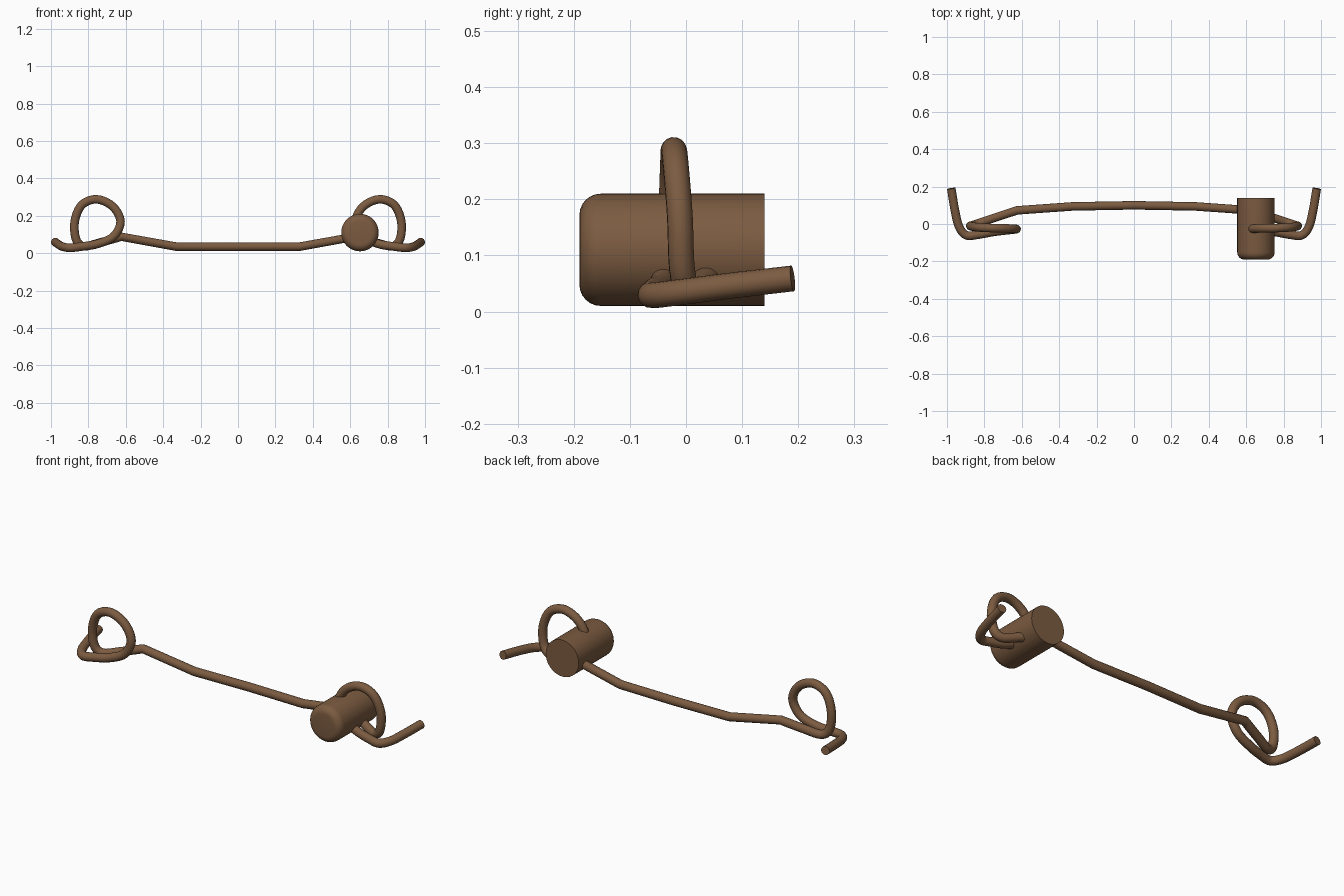
import bpy, bmesh, math
from mathutils import Vector, Matrix
from mathutils.geometry import interpolate_bezier

if "Cube" in bpy.data.objects:
    bpy.data.objects.remove(bpy.data.objects["Cube"])

mat = bpy.data.materials.new("brown")
mat.diffuse_color = (0.2, 0.105, 0.052, 1)
mat.use_nodes = True
mat.node_tree.nodes["Principled BSDF"].inputs["Base Color"].default_value = mat.diffuse_color


def smooth_path(pts, steps=5):
    """Catmull-Rom curve through the points."""
    p = [Vector(q) for q in pts]
    p = [2 * p[0] - p[1]] + p + [2 * p[-1] - p[-2]]
    out = []
    for a, b, c, d in zip(p, p[1:], p[2:], p[3:]):
        out += interpolate_bezier(b, b + (c - a) / 6, c - (d - b) / 6, c, steps + 1)[:-1]
    return out + [p[-2]]


# Right half of the rope: straight bar pieces, then a knot loop and a loose tail
bar = [Vector((0, 0.1, 0.035)), Vector((0.33, 0.094, 0.035))]
loop = smooth_path([
    (0.625, 0.073, 0.088), (0.74, 0.035, 0.056), (0.825, 0.006, 0.037), (0.866, -0.007, 0.075),
    (0.873, -0.011, 0.17), (0.835, -0.018, 0.258), (0.755, -0.022, 0.288),
    (0.67, -0.024, 0.25), (0.628, -0.027, 0.17), (0.665, -0.032, 0.09),
    (0.75, -0.042, 0.05), (0.84, -0.058, 0.035), (0.897, -0.06, 0.029),
    (0.935, -0.015, 0.034), (0.957, 0.07, 0.045), (0.977, 0.19, 0.059)])
half = bar + loop
path = [Vector((-p.x, p.y, p.z)) for p in reversed(half[1:])] + half

curve = bpy.data.curves.new("rope", 'CURVE')
curve.dimensions = '3D'
curve.bevel_depth = 0.023
curve.bevel_resolution = 6
curve.use_fill_caps = True
spline = curve.splines.new('POLY')
spline.points.add(len(path) - 1)
for sp, p in zip(spline.points, path):
    sp.co = (*p, 1)
curve.materials.append(mat)
rope = bpy.data.objects.new("rope", curve)
bpy.context.collection.objects.link(rope)

# Barrel on the right knot: rounded front rim, sharp back rim
bm = bmesh.new()
profile = [(0, 0.14), (0.1, 0.14)]
r = 0.038
for i in range(7):
    a = math.pi / 2 * i / 6
    profile.append((0.1 - r + r * math.cos(a), -0.19 + r - r * math.sin(a)))
profile.append((0, -0.19))
verts = [bm.verts.new((x, y, 0)) for x, y in profile]
edges = [bm.edges.new(e) for e in zip(verts, verts[1:])]
bmesh.ops.spin(bm, geom=verts + edges, axis=(0, 1, 0), cent=(0, 0, 0),
               angle=2 * math.pi, steps=48)
bmesh.ops.remove_doubles(bm, verts=bm.verts, dist=1e-5)
bmesh.ops.recalc_face_normals(bm, faces=bm.faces)
mesh = bpy.data.meshes.new("barrel")
bm.to_mesh(mesh)
bm.free()
mesh.materials.append(mat)
barrel = bpy.data.objects.new("barrel", mesh)
barrel.location = (0.652, 0, 0.11)
bpy.context.collection.objects.link(barrel)
bpy.context.view_layer.objects.active = barrel
barrel.select_set(True)
bpy.ops.object.shade_smooth_by_angle(angle=math.radians(35))
